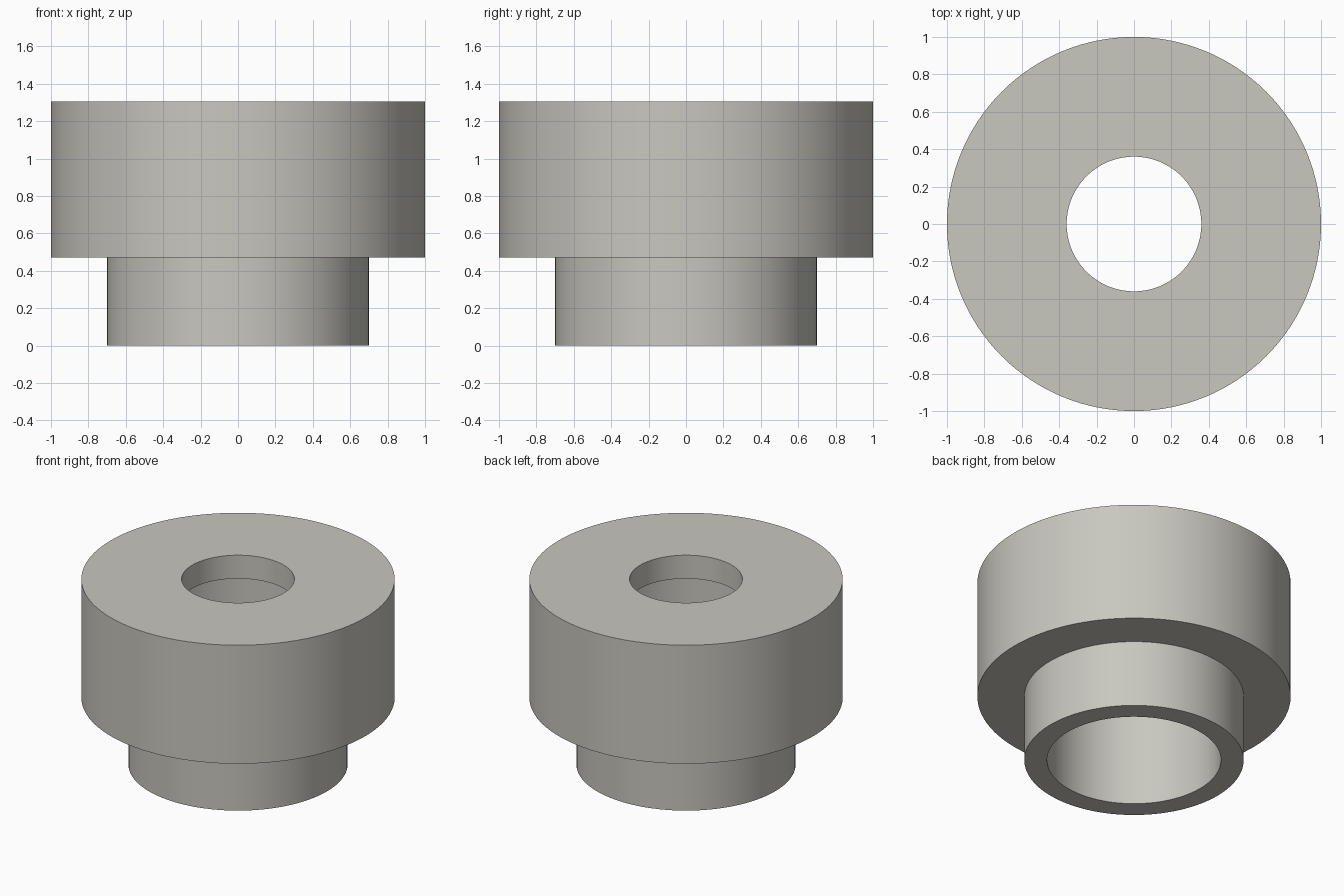
import bpy
import bmesh
import math

cube = bpy.data.objects.get("Cube")
if cube:
    bpy.data.objects.remove(cube, do_unlink=True)

# Warm grey for the whole part
grey = bpy.data.materials.new("warm grey")
grey.use_nodes = True
colour = (0.58, 0.57, 0.52, 1)
grey.diffuse_color = colour
grey.node_tree.nodes["Principled BSDF"].inputs["Base Color"].default_value = colour

SEGMENTS = 128
HEAD_R, NECK_R, BORE_R, HOLE_R = 1.0, 0.70, 0.555, 0.36
TOP, SHOULDER, LEDGE = 1.305, 0.47, 1.14

# Closed half section: neck, head, top hole, wide bore
section = [(BORE_R, 0), (NECK_R, 0), (NECK_R, SHOULDER), (HEAD_R, SHOULDER),
           (HEAD_R, TOP), (HOLE_R, TOP), (HOLE_R, LEDGE), (BORE_R, LEDGE)]

# Revolve the section around z
bm = bmesh.new()
verts = [bm.verts.new((r, 0, z)) for r, z in section]
edges = [bm.edges.new((a, b)) for a, b in zip(verts, verts[1:] + verts[:1])]
bmesh.ops.spin(bm, geom=verts + edges, cent=(0, 0, 0), axis=(0, 0, 1),
               angle=math.tau, steps=SEGMENTS, use_merge=False)
bmesh.ops.remove_doubles(bm, verts=bm.verts, dist=0.0001)
bmesh.ops.recalc_face_normals(bm, faces=bm.faces)
mesh = bpy.data.meshes.new("stepped_bushing")
bm.to_mesh(mesh)
bm.free()
mesh.materials.append(grey)

bushing = bpy.data.objects.new("stepped_bushing", mesh)
bpy.context.collection.objects.link(bushing)

# Smooth walls with crisp rims
bpy.ops.object.select_all(action="DESELECT")
bushing.select_set(True)
bpy.context.view_layer.objects.active = bushing
bpy.ops.object.shade_smooth_by_angle(angle=math.radians(30))
